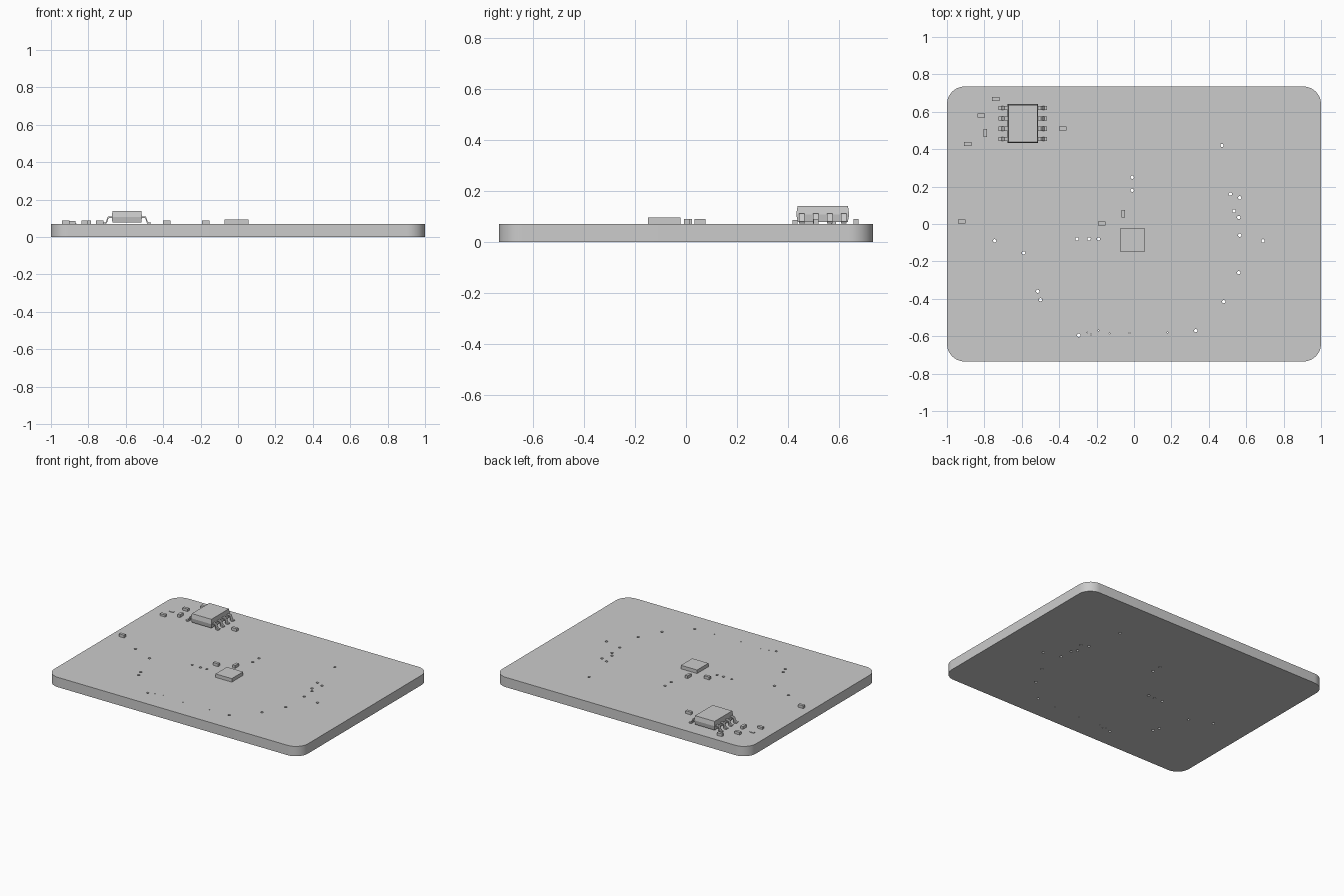
import bpy, bmesh, math

if "Cube" in bpy.data.objects:
    bpy.data.objects.remove(bpy.data.objects["Cube"], do_unlink=True)

grey = bpy.data.materials.new("plain grey")
grey.use_nodes = True
grey.diffuse_color = (0.6, 0.6, 0.6, 1)
grey.node_tree.nodes["Principled BSDF"].inputs["Base Color"].default_value = (0.6, 0.6, 0.6, 1)

BOARD_TOP = 0.07
HALF_X, HALF_Y, CORNER = 1.0, 0.735, 0.095


def add_mesh(name, bm):
    bmesh.ops.recalc_face_normals(bm, faces=bm.faces)
    mesh = bpy.data.meshes.new(name)
    bm.to_mesh(mesh)
    bm.free()
    mesh.materials.append(grey)
    obj = bpy.data.objects.new(name, mesh)
    bpy.context.collection.objects.link(obj)
    return obj


def block(name, x, y, sx, sy, top):
    """Box standing on the board."""
    bm = bmesh.new()
    bmesh.ops.create_cube(bm, size=1)
    h = top - BOARD_TOP
    bmesh.ops.scale(bm, verts=bm.verts, vec=(sx, sy, h))
    bmesh.ops.translate(bm, verts=bm.verts, vec=(x, y, BOARD_TOP + h / 2))
    return add_mesh(name, bm)


def arc(cx, cy, r, start, end, steps):
    return [(cx + r * math.cos(start + (end - start) * i / steps),
             cy + r * math.sin(start + (end - start) * i / steps)) for i in range(steps + 1)]


# Board: rounded outline with through holes, filled and extruded
outline = []
for k, (sx, sy) in enumerate([(1, 1), (-1, 1), (-1, -1), (1, -1)]):
    outline += arc(sx * (HALF_X - CORNER), sy * (HALF_Y - CORNER), CORNER,
                   k * math.pi / 2, (k + 1) * math.pi / 2, 12)

holes = [(0.47, 0.42), (-0.01, 0.25), (-0.01, 0.18), (0.515, 0.16), (0.565, 0.14),
         (0.535, 0.07), (0.56, 0.035), (0.565, -0.06), (0.69, -0.09), (0.56, -0.26),
         (0.48, -0.415), (0.33, -0.57), (-0.295, -0.595), (-0.5, -0.405), (-0.515, -0.36),
         (-0.59, -0.155), (-0.745, -0.09), (-0.305, -0.08), (-0.24, -0.08), (-0.19, -0.08)]
pinholes = [(-0.25, -0.58), (-0.23, -0.59), (-0.19, -0.57), (-0.13, -0.585),
            (-0.025, -0.583), (0.18, -0.58)]

loops = [outline]
for spots, r, steps in ((holes, 0.009, 16), (pinholes, 0.003, 8)):
    loops += [arc(x, y, r, 0, 2 * math.pi, steps)[:-1] for x, y in spots]

curve = bpy.data.curves.new("board_outline", "CURVE")
curve.dimensions = "2D"
curve.fill_mode = "BOTH"
curve.extrude = BOARD_TOP / 2
for pts in loops:
    spline = curve.splines.new("POLY")
    spline.points.add(len(pts) - 1)
    for p, (x, y) in zip(spline.points, pts):
        p.co = (x, y, 0, 1)
    spline.use_cyclic_u = True
helper = bpy.data.objects.new("board_outline", curve)
bpy.context.collection.objects.link(helper)
bm = bmesh.new()
bm.from_mesh(bpy.data.meshes.new_from_object(helper))
bpy.data.objects.remove(helper, do_unlink=True)
bmesh.ops.remove_doubles(bm, verts=bm.verts, dist=0.0001)
bmesh.ops.translate(bm, verts=bm.verts, vec=(0, 0, BOARD_TOP / 2))
board = add_mesh("board", bm)
bpy.context.view_layer.objects.active = board
board.select_set(True)
bpy.ops.object.shade_smooth_by_angle(angle=math.radians(35))
board.select_set(False)

# Small surface parts and the square chip
block("square_chip", -0.008, -0.086, 0.128, 0.128, 0.095)
parts = [(-0.738, 0.668, 0, 0.09), (-0.817, 0.58, 0, 0.088), (-0.795, 0.487, 1, 0.09),
         (-0.889, 0.428, 0, 0.085), (-0.382, 0.51, 0, 0.09), (-0.922, 0.014, 0, 0.09),
         (-0.172, 0.003, 0, 0.09), (-0.057, 0.055, 1, 0.09)]
for i, (x, y, turned, top) in enumerate(parts):
    sx, sy = (0.02, 0.042) if turned else (0.04, 0.02)
    block(f"small_part_{i + 1}", x, y, sx, sy, top)
block("flat_part", -0.88, 0.51, 0.034, 0.016, 0.074)

# Eight-legged chip body: widest at mid height
CHIP_X, CHIP_Y = -0.594, 0.537
bm = bmesh.new()
rings = []
for z, hx, hy in ((0.077, 0.077, 0.098), (0.108, 0.081, 0.104), (0.14, 0.077, 0.099)):
    rings.append([bm.verts.new((CHIP_X + a * hx, CHIP_Y + b * hy, z))
                  for a, b in ((1, 1), (-1, 1), (-1, -1), (1, -1))])
for low, high in zip(rings, rings[1:]):
    for i in range(4):
        j = (i + 1) % 4
        bm.faces.new((low[i], low[j], high[j], high[i]))
bm.faces.new(rings[0])
bm.faces.new(rings[-1])
add_mesh("chip_body", bm)

# Bent legs, four on each side
path = [(0.076, 0.107), (0.096, 0.107), (0.101, 0.103), (0.109, 0.079), (0.113, 0.075), (0.128, 0.075)]
T, W = 0.004, 0.011
profile = [(x + T / 2, z + T) for x, z in path] + [(x - T / 2, z - T) for x, z in reversed(path)]
for label, side in (("left", 1), ("right", -1)):
    for n in range(4):
        y = CHIP_Y + (n - 1.5) * 0.055
        bm = bmesh.new()
        face = bm.faces.new([bm.verts.new((CHIP_X + side * x, y - W, z)) for x, z in profile])
        out = bmesh.ops.extrude_face_region(bm, geom=[face])["geom"]
        bmesh.ops.translate(bm, vec=(0, 2 * W, 0),
                            verts=[v for v in out if isinstance(v, bmesh.types.BMVert)])
        add_mesh(f"chip_leg_{label}_{n + 1}", bm)
